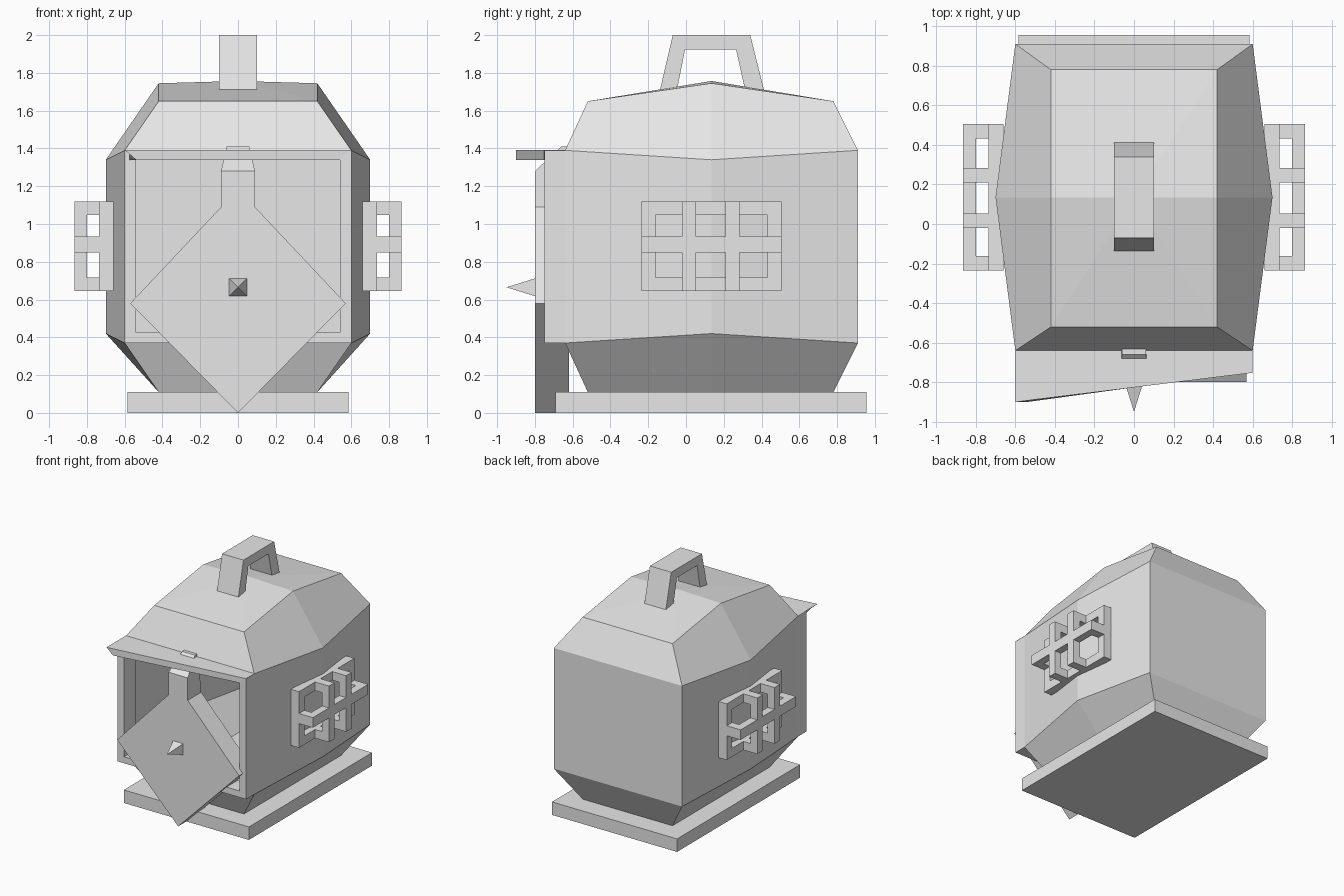
import bpy, bmesh

if "Cube" in bpy.data.objects:
    bpy.data.objects.remove(bpy.data.objects["Cube"], do_unlink=True)

stone = bpy.data.materials.new("light_grey")
stone.use_nodes = True
grey = (0.8, 0.8, 0.8, 1)
stone.diffuse_color = grey
stone.node_tree.nodes["Principled BSDF"].inputs["Base Color"].default_value = grey


def finish(name, bm):
    bmesh.ops.recalc_face_normals(bm, faces=bm.faces[:])
    mesh = bpy.data.meshes.new(name)
    bm.to_mesh(mesh)
    bm.free()
    mesh.materials.append(stone)
    obj = bpy.data.objects.new(name, mesh)
    bpy.context.collection.objects.link(obj)
    return obj


def loft(bm, a, b):
    """Closed solid between two matching loops of points."""
    a = [bm.verts.new(p) for p in a]
    b = [bm.verts.new(p) for p in b]
    bm.faces.new(a)
    bm.faces.new(b)
    for i in range(len(a)):
        j = (i + 1) % len(a)
        bm.faces.new((a[i], a[j], b[j], b[i]))


def box(bm, x0, x1, y0, y1, z0, z1):
    rect = [(x0, y0), (x1, y0), (x1, y1), (x0, y1)]
    loft(bm, [(x, y, z0) for x, y in rect], [(x, y, z1) for x, y in rect])


# Base slab
bm = bmesh.new()
box(bm, -0.585, 0.585, -0.69, 0.955, 0, 0.11)
finish("base", bm)

# Hollow body: stacked six-sided rings, open at the front
MID = 0.135
bm = bmesh.new()
rings = []
# corner x, middle x, front y, back y, corner z, middle z
for w, m, f, b, z, zm in ((0.42, 0.42, -0.52, 0.78, 0.11, 0.11),
                          (0.6, 0.7, -0.64, 0.91, 0.37, 0.42),
                          (0.6, 0.7, -0.64, 0.91, 1.39, 1.34),
                          (0.42, 0.42, -0.52, 0.78, 1.65, 1.745)):
    pts = [(-w, f, z), (-m, MID, zm), (-w, b, z), (w, b, z), (m, MID, zm), (w, f, z)]
    rings.append([bm.verts.new(p) for p in pts])
for level in range(3):
    lo, hi = rings[level], rings[level + 1]
    for i in range(6):
        j = (i + 1) % 6
        if level == 1 and i == 5:
            continue
        bm.faces.new((lo[i], lo[j], hi[j], hi[i]))
bm.faces.new(rings[0])
peak = bm.verts.new((0, MID, 1.757))
for i in range(6):
    bm.faces.new((rings[3][i], rings[3][(i + 1) % 6], peak))
body = finish("body", bm)
shell = body.modifiers.new("shell", "SOLIDIFY")
shell.thickness = 0.06
shell.offset = -1

# Door frame
bm = bmesh.new()
for s in (-1, 1):
    x0, x1 = sorted((s * 0.54, s * 0.6))
    box(bm, x0, x1, -0.75, -0.6, 0.37, 1.39)
box(bm, -0.54, 0.54, -0.75, -0.6, 0.37, 0.425)
box(bm, -0.54, 0.54, -0.75, -0.6, 1.34, 1.39)
finish("door_frame", bm)

# Skewed awning above the opening
bm = bmesh.new()
loft(bm,
     [(-0.6, -0.64, 1.392), (-0.6, -0.9, 1.392), (0.6, -0.752, 1.392), (0.6, -0.64, 1.392)],
     [(-0.6, -0.64, 1.34), (-0.54, -0.9, 1.34), (0.54, -0.752, 1.34), (0.54, -0.64, 1.34)])
finish("awning", bm)

# Diamond door plate with a stem leaning back at its top
FRONT, BACK = -0.8, -0.62
bm = bmesh.new()
diamond = [(0, 0), (0.57, 0.58), (0.09, 1.09), (-0.09, 1.09), (-0.57, 0.58)]
loft(bm, [(x, FRONT, z) for x, z in diamond], [(x, BACK, z) for x, z in diamond])
stem = [(FRONT, 1.09), (FRONT, 1.28), (-0.66, 1.41), (BACK, 1.41), (BACK, 1.09)]
width = [0.09, 0.09, 0.06, 0.06, 0.09]
loft(bm, [(-w, y, z) for w, (y, z) in zip(width, stem)],
     [(w, y, z) for w, (y, z) in zip(width, stem)])
finish("diamond_door", bm)

# Spike on the door
bm = bmesh.new()
tip = bm.verts.new((0, -0.95, 0.665))
foot = [bm.verts.new((sx * 0.047, FRONT, 0.665 + sz * 0.047))
        for sx, sz in ((-1, -1), (1, -1), (1, 1), (-1, 1))]
bm.faces.new(foot)
for i in range(4):
    bm.faces.new((foot[i], foot[(i + 1) % 4], tip))
finish("door_spike", bm)

# Top handle: arched profile in side view
bm = bmesh.new()
arch = [(-0.14, 1.7), (-0.07, 2.0), (0.34, 2.0), (0.415, 1.7),
        (0.315, 1.7), (0.265, 1.925), (-0.005, 1.925), (-0.05, 1.7)]
loft(bm, [(-0.1, y, z) for y, z in arch], [(0.1, y, z) for y, z in arch])
finish("handle", bm)

# Side grilles: a flat frame with raised crossing bars that return to it
Y0, Y1, Z0, Z1, T = -0.235, 0.505, 0.645, 1.12, 0.073
XIN, XMID, XOUT, XEND = 0.66, 0.735, 0.8, 0.865
bm = bmesh.new()
for y in (Y0, Y1 - T):
    box(bm, XIN, XMID, y, y + T, Z0, Z1)
    box(bm, XMID, XEND, y, y + T, 0.85, 0.935)
for z in (Z0, Z1 - T):
    box(bm, XIN, XMID, Y0 + T, Y1 - T, z, z + T)
box(bm, XOUT, XEND, Y0 + T, Y1 - T, 0.85, 0.935)
for y in (-0.02, 0.21):
    box(bm, XOUT, XEND, y, y + T, Z0, Z1)
    for z in (Z0, Z1 - T):
        box(bm, XMID, XOUT, y, y + T, z, z + T)
grille = finish("side_grilles", bm)
mirror = grille.modifiers.new("mirror", "MIRROR")
mirror.use_mirror_merge = False
